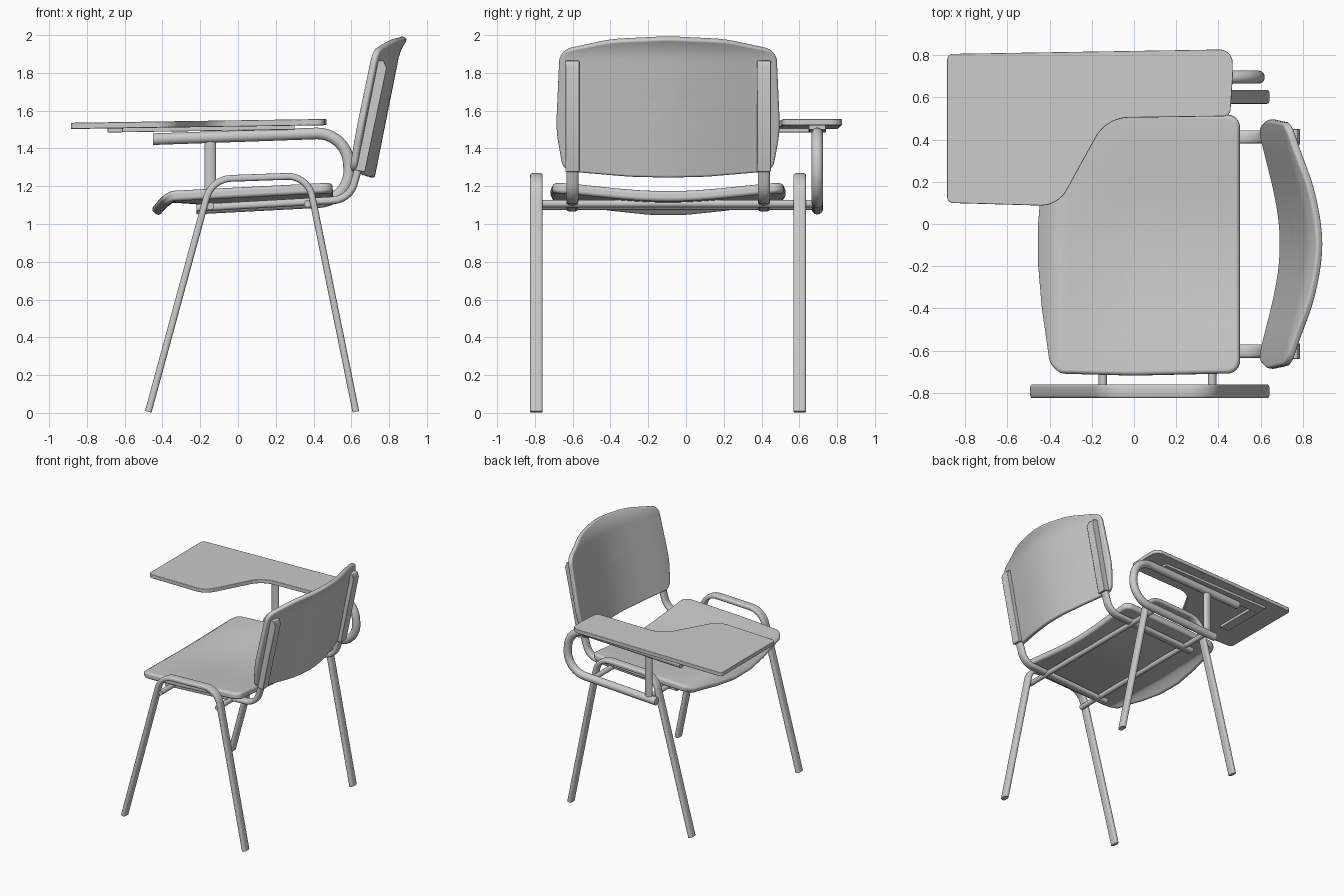
import bpy, bmesh, math
from mathutils import Vector

if "Cube" in bpy.data.objects:
    bpy.data.objects.remove(bpy.data.objects["Cube"])

CY = -0.095  # chair centre line in y


def fillet(pts, closed=False, n=8):
    """Round the corners of (x, y, radius) points."""
    out = []
    for i, (x, y, r) in enumerate(pts):
        p = Vector((x, y))
        if r == 0 or (not closed and i in (0, len(pts) - 1)):
            out.append(p)
            continue
        a = (Vector(pts[i - 1][:2]) - p).normalized()
        b = (Vector(pts[(i + 1) % len(pts)][:2]) - p).normalized()
        half = a.angle(b) / 2
        if half > 1.56:
            out.append(p)
            continue
        c = p + (a + b).normalized() * r / math.sin(half)
        t = r / math.tan(half)
        s, e = p + a * t - c, p + b * t - c
        for k in range(n + 1):
            out.append(c + (s.lerp(e, k / n)).normalized() * r)
    return out


def dense(loop, step=0.04):
    out = []
    for i, p in enumerate(loop):
        q = loop[(i + 1) % len(loop)]
        n = max(1, math.ceil((q - p).length / step))
        out += [p.lerp(q, k / n) for k in range(n)]
    return out


def finish(name, bm, bevel=0, solid=0, segs=3):
    me = bpy.data.meshes.new(name)
    bm.to_mesh(me)
    bm.free()
    ob = bpy.data.objects.new(name, me)
    bpy.context.collection.objects.link(ob)
    if solid:
        m = ob.modifiers.new("thickness", 'SOLIDIFY')
        m.thickness, m.offset = solid, -1
    if bevel:
        m = ob.modifiers.new("round", 'BEVEL')
        m.width, m.segments, m.limit_method = bevel, segs, 'ANGLE'
        m.angle_limit = math.radians(50)
        m.use_clamp_overlap = False
        m.harden_normals = True
    bpy.ops.object.select_all(action='DESELECT')
    bpy.context.view_layer.objects.active = ob
    ob.select_set(True)
    bpy.ops.object.shade_smooth_by_angle(angle=math.radians(180 if bevel else 40))
    return ob


def tube(name, pts, y, ry, rn, power=1.0, sides=20):
    """Elliptical (power 1) or squarish (power < 1) tube along a filleted xz path."""
    path = fillet(pts)
    bm = bmesh.new()
    rings = []
    for i, p in enumerate(path):
        t = (path[min(i + 1, len(path) - 1)] - path[max(i - 1, 0)]).normalized()
        ring = []
        for k in range(sides):
            a = math.tau * (k + 0.5) / sides
            c, s = math.cos(a), math.sin(a)
            d = rn * math.copysign(abs(c) ** power, c)
            w = ry * math.copysign(abs(s) ** power, s)
            ring.append(bm.verts.new((p.x - t.y * d, y + w, p.y + t.x * d)))
        rings.append(ring)
    for r0, r1 in zip(rings, rings[1:]):
        for k in range(sides):
            j = (k + 1) % sides
            bm.faces.new((r0[k], r0[j], r1[j], r1[k]))
    bm.faces.new(rings[0])
    bm.faces.new(rings[-1])
    bmesh.ops.recalc_face_normals(bm, faces=bm.faces)
    return finish(name, bm)


def prism(name, loop, to3d, d, bevel):
    """Extrude a 2D outline by the vector d."""
    bm = bmesh.new()
    f = bm.faces.new([bm.verts.new(to3d(p)) for p in loop])
    g = bmesh.ops.extrude_face_region(bm, geom=[f])
    bmesh.ops.translate(bm, vec=d, verts=[v for v in g['geom'] if isinstance(v, bmesh.types.BMVert)])
    bmesh.ops.recalc_face_normals(bm, faces=bm.faces)
    return finish(name, bm, bevel, segs=2)


def shell(name, outline, centre, surf, front, thick, bevel):
    """Curved panel: concentric rings of the outline laid on a surface."""
    loop = dense(fillet(outline, True))
    c = Vector(centre)
    bm = bmesh.new()
    rings = [[bm.verts.new(surf(*c.lerp(p, s))) for p in loop]
             for s in (1, .95, .9, .85, .79, .72, .64, .55, .43, .3, .15)]
    n = len(loop)
    for r0, r1 in zip(rings, rings[1:]):
        for k in range(n):
            j = (k + 1) % n
            bm.faces.new((r0[k], r0[j], r1[j], r1[k]))
    mid = bm.verts.new(surf(*c))
    for k in range(n):
        bm.faces.new((rings[-1][k], rings[-1][(k + 1) % n], mid))
    bm.normal_update()
    if sum(f.normal.dot(front) * f.calc_area() for f in bm.faces) < 0:
        bmesh.ops.reverse_faces(bm, faces=bm.faces)
    return finish(name, bm, bevel, thick, segs=4)


# Seat: dished panel with drooping front lip
def seat_surf(x, v):
    fade = max(0.15, min(1, (x + 0.42) / 0.4))
    z = 1.194 + 0.052 * x - 0.045 * fade * math.cos(min(1, abs(v) / 0.62) * math.pi / 2) ** 1.5
    if x < -0.34:
        z -= 0.085 * ((-0.34 - x) / 0.12) ** 1.7
    return Vector((x, v + CY, z))


half = [(-0.462, 0.10, 0.3), (-0.445, 0.30, 0.5), (-0.40, 0.612, 0.09), (0.0, 0.622, 0.5), (0.50, 0.61, 0.06)]
shell("seat", half + [(x, -v, r) for x, v, r in reversed(half)], (0.03, 0),
      seat_surf, Vector((0, 0, 1)), 0.055, 0.02)


# Backrest: leaning, curved across, flared at the top
def back_surf(v, z):
    x = 0.58 + 0.2 * (z - 1.28) + 0.113 * math.cos(min(1, abs(v) / 0.6) * math.pi / 2) ** 1.4
    if z > 1.88:
        x += 0.03 * ((z - 1.88) / 0.12) ** 2
    return Vector((x, v + CY, z))


half = [(0.2, 1.255, 0.8), (0.55, 1.285, 0.07), (0.59, 1.50, 0.6), (0.57, 1.925, 0.08), (0.30, 1.985, 0.8)]
shell("backrest", half + [(0, 2.0, 1.2)] + [(-v, z, r) for v, z, r in reversed(half)] + [(0, 1.25, 0)],
      (0, 1.62), back_surf, Vector((-1, 0, 0)), 0.037, 0.014)

for side, s in (("right", -1), ("left", 1)):
    # Leg loops
    tube(side + "_leg_loop", [(-0.475, 0.006, 0), (-0.14, 1.238, 0.14), (0.37, 1.256, 0.13), (0.624, 0.006, 0)],
         CY + s * 0.697, 0.033, 0.018, 0.55)
    # Seat rails bending up into the backrest
    y = CY + s * 0.507
    tube(side + "_seat_rail", [(-0.22, 1.085, 0), (0.59, 1.13, 0.12), (0.645, 1.32, 0), (0.665, 1.40, 0)],
         y, 0.032, 0.02, 0.7)
    # Backrest brackets on the rear face
    prism(side + "_back_bracket", [Vector(p) for p in
          ((0.622, 1.285), (0.672, 1.275), (0.787, 1.825), (0.772, 1.865), (0.74, 1.865))],
          lambda p: (p.x, y - 0.037, p.y), Vector((0, 0.074, 0)), 0.005)

# Cross bars under the seat
for name, x, z in (("front_cross_bar", -0.147, 1.095), ("rear_cross_bar", 0.37, 1.108)):
    loop = [Vector((x + 0.02 * math.cos(math.tau * k / 16), z + 0.02 * math.sin(math.tau * k / 16))) for k in range(16)]
    prism(name, loop, lambda p: (p.x, -0.80, p.y), Vector((0, 1.49, 0)), 0)

# Arm tube and its post
AY = 0.695
tube("arm_tube", [(-0.45, 1.449, 0), (0.575, 1.485, 0.165), (0.60, 1.125, 0.165), (-0.22, 1.082, 0)], AY, 0.031, 0.031)
tube("arm_post", [(-0.147, 1.09, 0), (-0.147, 1.45, 0)], AY, 0.02, 0.032)


# Writing tablet, slightly tilted, with mounting plates beneath
def tilt(z):
    return lambda p: (p.x, p.y, z + 0.015 * p.x)


tablet = [(-0.885, 0.805, 0.03), (0.465, 0.827, 0.06), (0.468, 0.7, 0), (0.455, 0.51, 0.035),
          (-0.13, 0.502, 0.18), (-0.36, 0.085, 0.14), (-0.885, 0.10, 0.03)]
prism("writing_tablet", fillet(tablet, True), tilt(1.516), Vector((0, 0, 0.033)), 0.005)
for name, x0, x1, y0, y1 in (("tablet_rail", -0.69, 0.30, 0.65, 0.74), ("tablet_cross_plate", -0.69, -0.61, 0.30, 0.651)):
    prism(name, [Vector(p) for p in ((x0, y0), (x1, y0), (x1, y1), (x0, y1))],
          tilt(1.495), Vector((0, 0, 0.023)), 0.003)
